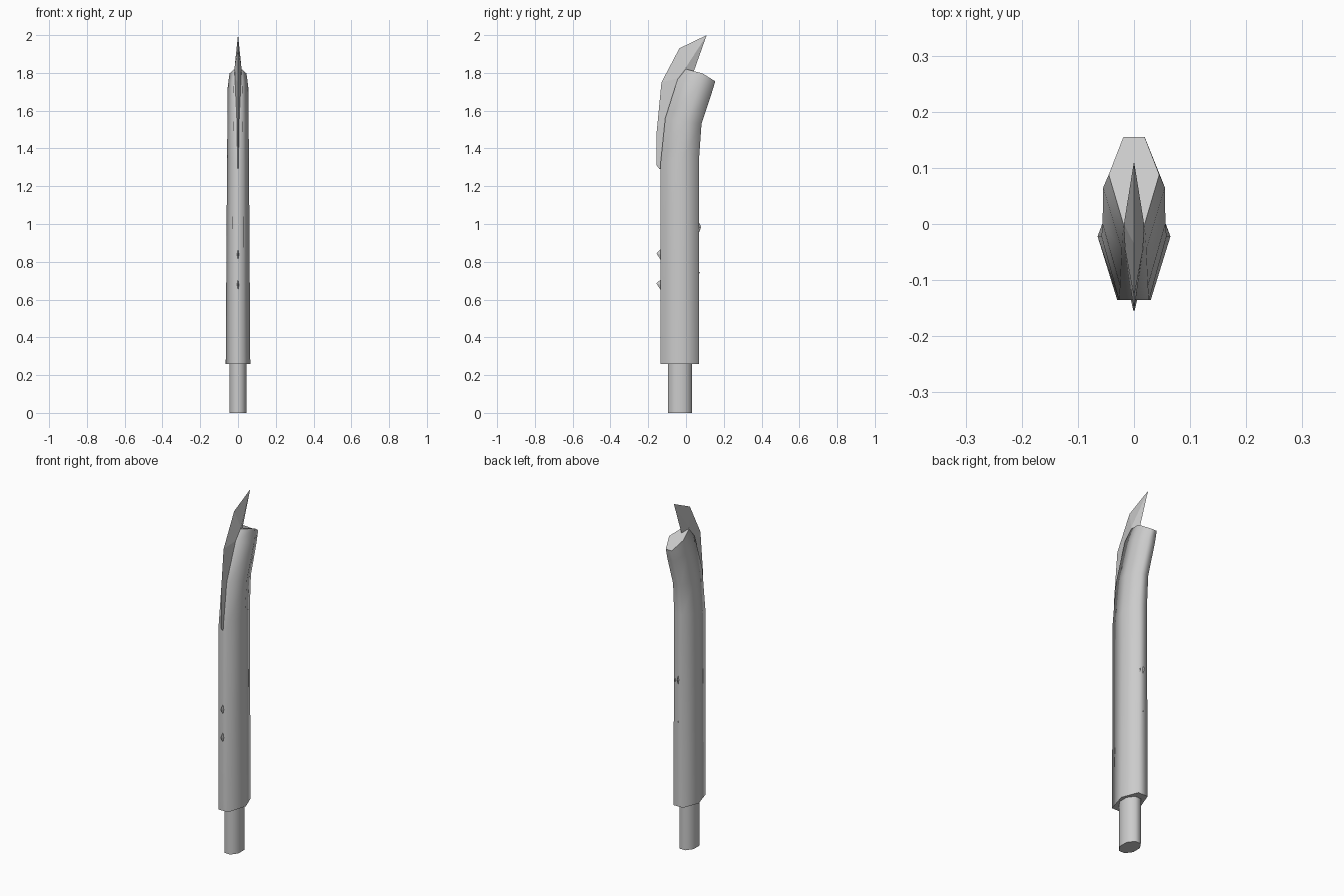
import bpy, bmesh, math

cube = bpy.data.objects.get("Cube")
if cube:
    bpy.data.objects.remove(cube)

grey = bpy.data.materials.new("plain grey")
grey.use_nodes = True
grey.diffuse_color = (0.6, 0.6, 0.6, 1)
grey.node_tree.nodes["Principled BSDF"].inputs["Base Color"].default_value = (0.6, 0.6, 0.6, 1)


def loft(name, rings, smooth=True):
    """Skin a list of equal-sized point rings and close both ends."""
    bm = bmesh.new()
    rows = [[bm.verts.new(p) for p in ring] for ring in rings]
    n = len(rows[0])
    for a, b in zip(rows, rows[1:]):
        for i in range(n):
            j = (i + 1) % n
            bm.faces.new((a[i], a[j], b[j], b[i])).smooth = smooth
    for row in (rows[0], rows[-1]):
        cap = bm.faces.new(row)
        for e in cap.edges:
            e.smooth = False
    bmesh.ops.remove_doubles(bm, verts=bm.verts, dist=0.0001)
    bmesh.ops.recalc_face_normals(bm, faces=bm.faces)
    mesh = bpy.data.meshes.new(name)
    bm.to_mesh(mesh)
    bm.free()
    mesh.materials.append(grey)
    ob = bpy.data.objects.new(name, mesh)
    bpy.context.collection.objects.link(ob)
    return ob


def hexagon(front, middle, back):
    """Mirrored six-sided ring from (half width, y, z) points."""
    (fx, fy, fz), (mx, my, mz), (bx, by, bz) = front, middle, back
    return [(fx, fy, fz), (mx, my, mz), (bx, by, bz),
            (-bx, by, bz), (-mx, my, mz), (-fx, fy, fz)]


# Narrow peg at the bottom
def peg_ring(z):
    angles = [math.tau * (i + 0.5) / 8 for i in range(8)]
    return [(0.048 * math.cos(a), -0.032 + 0.068 * math.sin(a), z) for a in angles]


loft("peg", [peg_ring(0), peg_ring(0.28)])

# Long shaft, bending backwards to a slanted end
loft("shaft", [
    hexagon((0.03, -0.135, 0.26), (0.065, -0.022, 0.26), (0.03, 0.07, 0.26)),
    hexagon((0.027, -0.135, 1.32), (0.058, -0.022, 1.34), (0.026, 0.07, 1.36)),
    hexagon((0.025, -0.11, 1.56), (0.056, 0.0, 1.54), (0.024, 0.082, 1.53)),
    hexagon((0.022, -0.045, 1.765), (0.055, 0.065, 1.72), (0.022, 0.135, 1.69)),
    hexagon((0.019, 0.0, 1.82), (0.045, 0.088, 1.797), (0.019, 0.155, 1.755)),
])


# Thin crest rising along the front and hooking back to a point
def diamond(outer, side, inner):
    (w, sy, sz) = side
    return [(0, *outer), (w, sy, sz), (0, *inner), (-w, sy, sz)]


loft("crest", [
    diamond((-0.140, 1.29), (0.001, -0.137, 1.29), (-0.12, 1.30)),
    diamond((-0.155, 1.31), (0.003, -0.13, 1.32), (-0.10, 1.34)),
    diamond((-0.155, 1.49), (0.006, -0.115, 1.53), (-0.07, 1.56)),
    diamond((-0.13, 1.75), (0.016, -0.045, 1.77), (0.0, 1.74)),
    diamond((-0.035, 1.93), (0.018, 0.0, 1.83), (0.042, 1.81)),
    diamond((0.11, 2.0), (0.0005, 0.109, 1.998), (0.108, 1.996)),
], smooth=False)


# Small thorns scattered along the shaft
def thorn(name, x, y, z, tip, height):
    base = y - math.copysign(0.01, tip - y)
    h = height / 2
    loft(name, [
        [(x, base, z - h), (x + 0.008, base, z), (x, base, z + h), (x - 0.008, base, z)],
        [(x, tip, z + h * 0.2), (x + 0.001, tip, z + h * 0.25),
         (x, tip, z + h * 0.3), (x - 0.001, tip, z + h * 0.25)],
    ], smooth=False)


thorn("lower_front_thorn", 0, -0.135, 0.675, -0.155, 0.08)
thorn("upper_front_thorn", 0, -0.135, 0.835, -0.155, 0.08)
thorn("back_thorn", 0, 0.07, 0.975, 0.08, 0.09)
thorn("left_back_thorn", 0.02, 0.07, 0.97, 0.076, 0.06)
thorn("small_back_thorn", 0, 0.07, 0.74, 0.073, 0.03)
